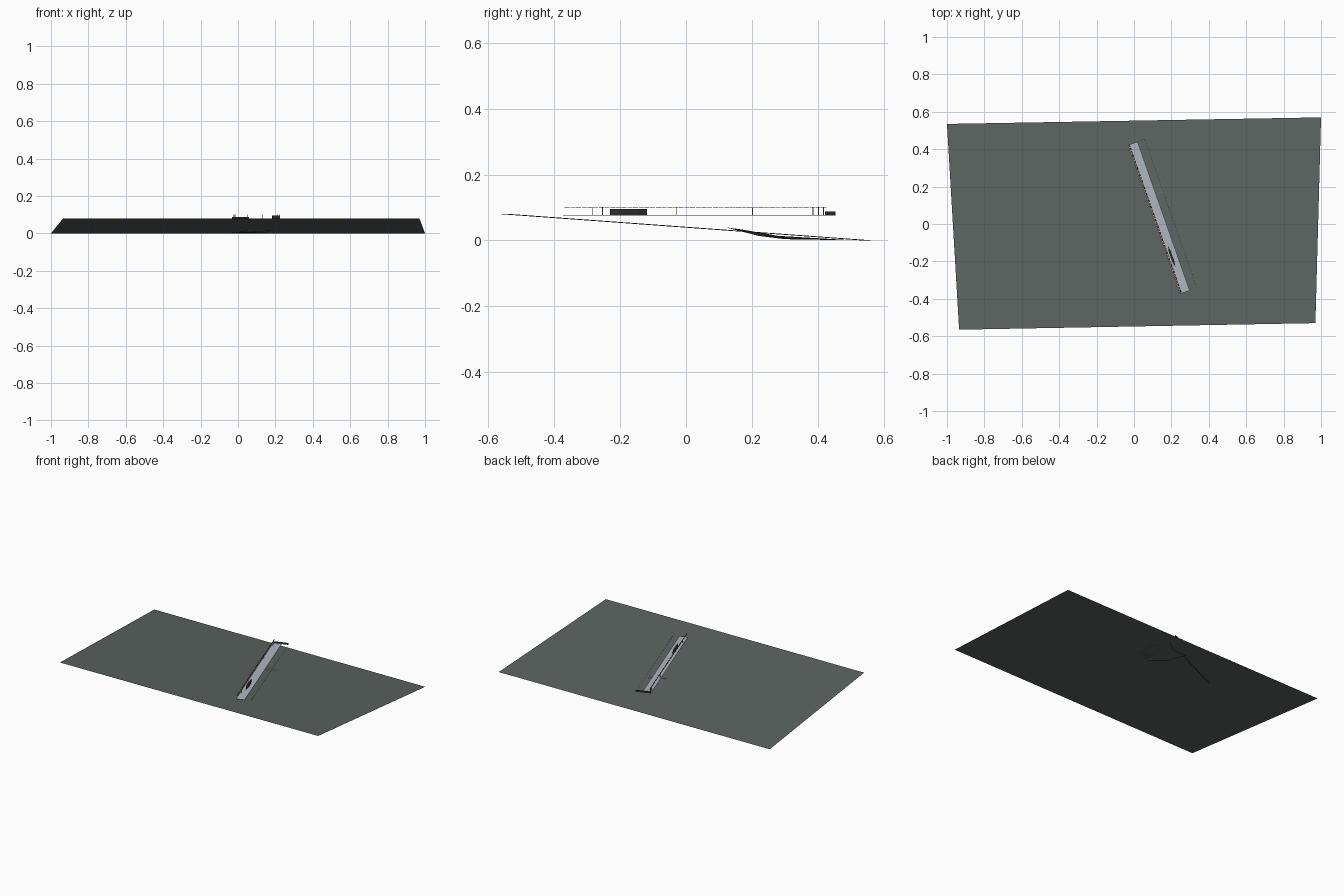
import bpy, bmesh
from mathutils import Vector

if "Cube" in bpy.data.objects:
    bpy.data.objects.remove(bpy.data.objects["Cube"])


def material(name, rgb):
    m = bpy.data.materials.new(name)
    m.diffuse_color = (*rgb, 1)
    m.use_nodes = True
    m.node_tree.nodes["Principled BSDF"].inputs["Base Color"].default_value = m.diffuse_color
    return m


GROUND = material("grey green ground", (0.105, 0.124, 0.118))
DECK = material("pale blue grey", (0.43, 0.47, 0.53))
DARK = material("charcoal", (0.03, 0.03, 0.028))
ORANGE = material("orange", (0.65, 0.22, 0.06))
STEEL = material("steel grey", (0.25, 0.26, 0.26))

# Walkway frame: u runs along the walkway, v runs across it to the right
ORIGIN = Vector((-0.033, 0.422, 0))
U = Vector((0.331, -0.944, 0))
V = Vector((0.944, 0.331, 0))
LENGTH = 0.843


def local(u, v, z):
    return ORIGIN + U * u + V * v + Vector((0, 0, z))


def make(name, bm, mats):
    bmesh.ops.recalc_face_normals(bm, faces=bm.faces)
    me = bpy.data.meshes.new(name)
    bm.to_mesh(me)
    bm.free()
    for m in mats:
        me.materials.append(m)
    ob = bpy.data.objects.new(name, me)
    bpy.context.collection.objects.link(ob)
    return ob


def add_box(bm, u, v, z, index=0):
    c = [bm.verts.new(local(a, b, h)) for h in z for b in v for a in u]
    for f in ((0, 1, 3, 2), (4, 5, 7, 6), (0, 1, 5, 4),
              (2, 3, 7, 6), (0, 2, 6, 4), (1, 3, 7, 5)):
        bm.faces.new([c[i] for i in f]).material_index = index


def box(name, u, v, z, mat):
    bm = bmesh.new()
    add_box(bm, u, v, z)
    make(name, bm, [mat])


# Sloping ground sheet
bm = bmesh.new()
corners = [(-0.935, -0.565, 0.08), (0.97, -0.53, 0.08), (1, 0.57, 0), (-1, 0.535, 0)]
bm.faces.new([bm.verts.new(c) for c in corners])
bmesh.ops.subdivide_edges(bm, edges=bm.edges, cuts=3, use_grid_fill=True)
make("ground", bm, [GROUND])

# Rocky sheet under the ground, with two tips that break the surface
bm = bmesh.new()
rim = [(0.06, 0.12, 0.04), (0.155, 0.165, 0.034), (0.17, 0.28, 0.014),
       (0.14, 0.50, 0.001), (0.04, 0.42, 0.002), (-0.06, 0.42, 0.002),
       (-0.02, 0.30, 0.004), (0.05, 0.22, 0.014)]
hub = bm.verts.new((0.07, 0.30, 0.006))
ring = [bm.verts.new(p) for p in rim]
for a, b in zip(ring, ring[1:] + ring[:1]):
    bm.faces.new((hub, a, b))
make("buried_rock", bm, [GROUND])

# Thin trail leading away from the rock
bm = bmesh.new()
trail = [(-0.05, 0.40, 0.003), (-0.38, 0.25, 0.003), (-0.38, 0.255, 0.003), (-0.05, 0.41, 0.003)]
bm.faces.new([bm.verts.new(p) for p in trail])
make("buried_trail", bm, [GROUND])

# Walkway deck, far end wall and right kerb
box("deck", (0, LENGTH), (0, 0.055), (0.0755, 0.077), DECK)
box("end_wall", (-0.0005, 0.0005), (0, 0.096), (0.0755, 0.088), DARK)
box("right_kerb", (0, LENGTH), (0.0955, 0.0965), (0.0755, 0.0767), STEEL)

# Striped handrail along the left edge
bm = bmesh.new()
count = 46
step = LENGTH / count
for i in range(count):
    add_box(bm, (i * step, (i + 0.75) * step), (0.004, 0.011), (0.1, 0.101), i % 2)
make("striped_rail", bm, [ORANGE, DARK])

# Slim rail posts
bm = bmesh.new()
for u in (0.007, 0.023, 0.04, 0.235, 0.48, 0.717, 0.75):
    add_box(bm, (u, u + 0.002), (0.006, 0.008), (0.077, 0.1))
make("rail_posts", bm, [STEEL])

# Dark tapered panel standing on the deck
bm = bmesh.new()
plan = [(0.58, 0.024), (0.61, 0.018), (0.67, 0.018), (0.70, 0.024), (0.67, 0.029), (0.61, 0.029)]
face = bm.faces.new([bm.verts.new(local(u, v, 0.077)) for u, v in plan])
top = bmesh.ops.extrude_face_region(bm, geom=[face])["geom"]
bmesh.ops.translate(bm, vec=(0, 0, 0.018),
                    verts=[g for g in top if isinstance(g, bmesh.types.BMVert)])
make("dark_cabin", bm, [DARK])
